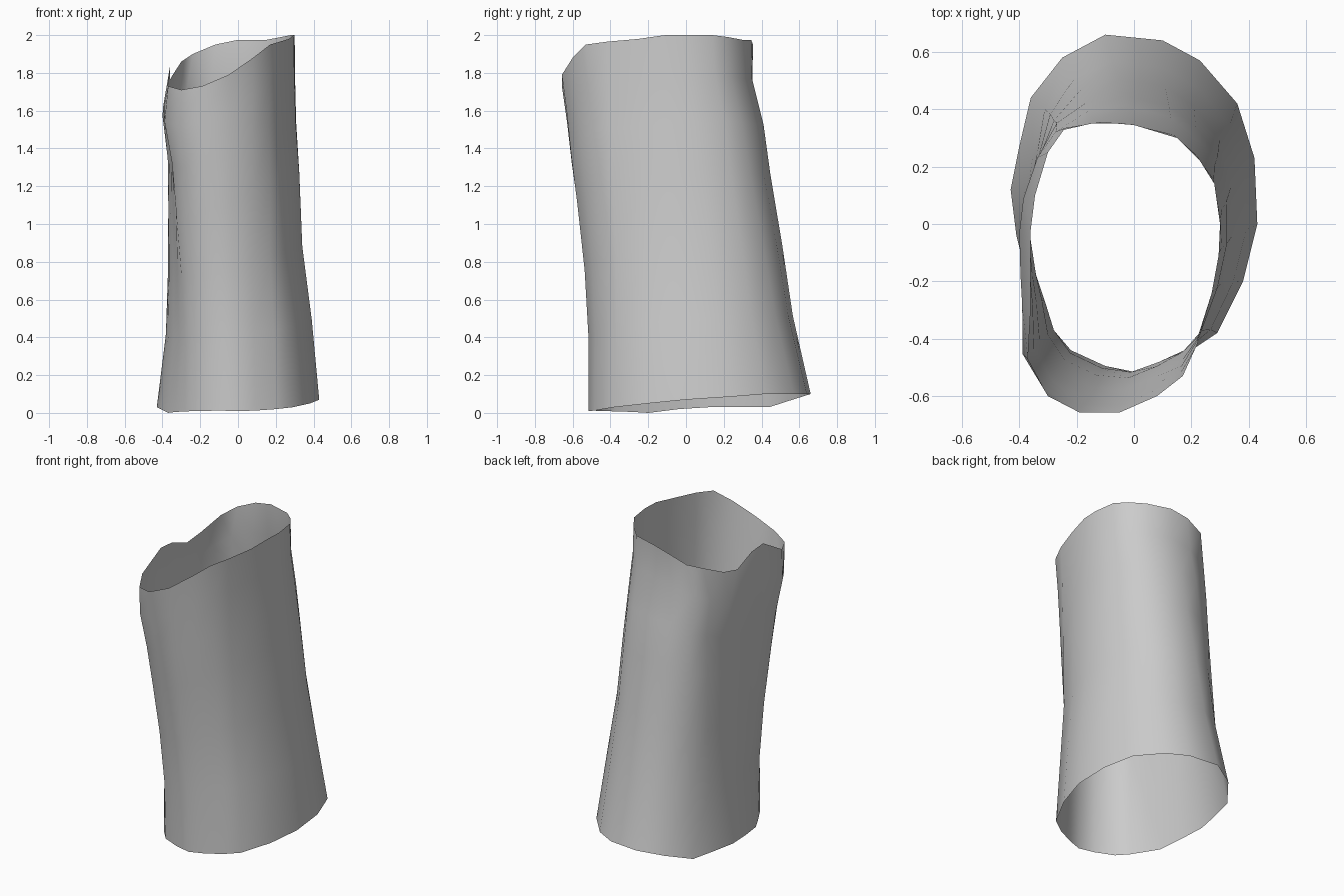
import bpy, bmesh
from mathutils import Vector

# Lower opening, counter-clockwise from the front (x, y, z)
bottom = [(0, -.515, .01), (.09, -.485, .012), (.20, -.44, .02), (.29, -.38, .03),
          (.38, -.20, .05), (.43, 0, .07), (.42, .23, .085), (.36, .42, .10),
          (.23, .57, .10), (.10, .64, .10), (-.10, .66, .10), (-.25, .58, .075),
          (-.36, .44, .03), (-.40, .27, .03), (-.43, .12, .03), (-.41, -.04, .02),
          (-.37, -.20, 0), (-.33, -.28, .005), (-.28, -.37, .008), (-.22, -.44, .01),
          (-.10, -.495, .012)]
# Upper slanted opening, same order
top = [(-.05, -.657, 1.79), (.08, -.60, 1.88), (.17, -.53, 1.95), (.22, -.42, 1.965),
       (.27, -.25, 1.98), (.295, -.11, 2.0), (.30, 0, 2.0), (.28, .14, 2.0),
       (.23, .22, 1.99), (.15, .30, 1.975), (0, .345, 1.975), (-.12, .355, 1.95),
       (-.24, .335, 1.90), (-.30, .25, 1.86), (-.345, .10, 1.79), (-.36, -.02, 1.765),
       (-.36, -.17, 1.825), (-.36, -.29, 1.835), (-.37, -.47, 1.73), (-.30, -.60, 1.71),
       (-.19, -.657, 1.73)]
# Rings between: height fraction, inward pull on right, left, front, back
rings = [(0, 0, 0, 0, 0), (.22, .01, .03, .03, .025), (.42, .033, .025, .038, .018),
         (.62, .022, .01, .027, .018), (.76, .022, 0, .015, .01),
         (.89, .012, -.035, .01, .03), (1, 0, 0, 0, 0)]

# Sleeve: open single-skin tube lofted through the rings
bm = bmesh.new()
loops = []
for t, right, left, front, back in rings:
    loop = []
    for a, b in zip(bottom, top):
        p = Vector(a).lerp(Vector(b), t)
        d = Vector((p.x + .03, (p.y - .07 + .22 * t) * .7)).normalized()
        p.x -= d.x * (right if d.x > 0 else left)
        p.y -= d.y * (back if d.y > 0 else front)
        loop.append(bm.verts.new(p))
    loops.append(loop)
n = len(bottom)
for lo, hi in zip(loops, loops[1:]):
    for i in range(n):
        j = (i + 1) % n
        bm.faces.new((lo[i], lo[j], hi[j], hi[i]))
for f in bm.faces:
    f.smooth = True
mesh = bpy.data.meshes.new("sleeve")
bm.to_mesh(mesh)
bm.free()
bpy.context.collection.objects.link(bpy.data.objects.new("sleeve", mesh))
